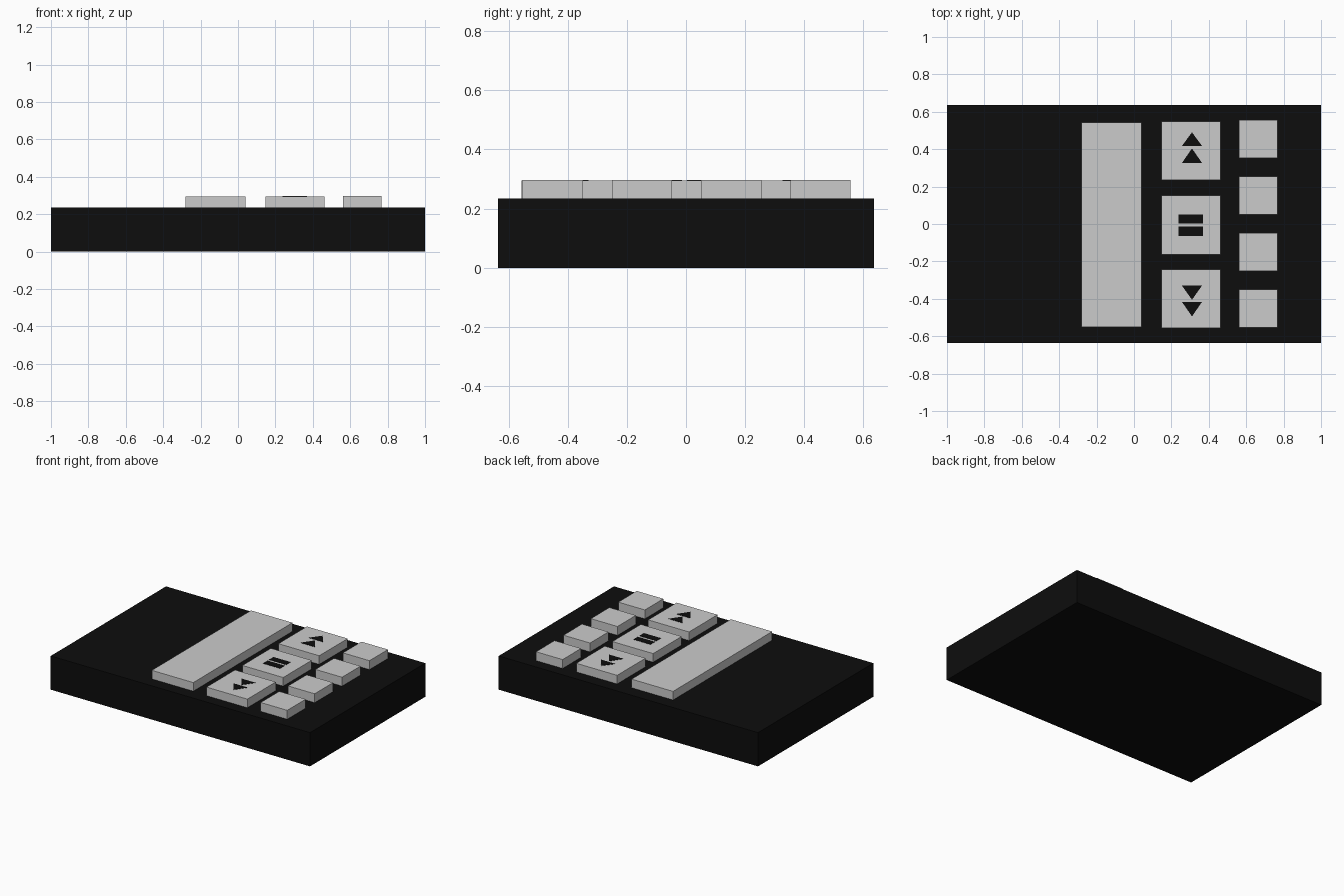
import bpy

if "Cube" in bpy.data.objects:
    bpy.data.objects.remove(bpy.data.objects["Cube"])

BODY_TOP, KEY_TOP = 0.235, 0.295

black = bpy.data.materials.new("black")
black.diffuse_color = (0.004, 0.004, 0.004, 1)
black.use_nodes = True
black.node_tree.nodes["Principled BSDF"].inputs["Base Color"].default_value = black.diffuse_color


def prism(name, outline, z0, z1, mat=None):
    """Extrude a counter-clockwise xy outline from z0 to z1."""
    n = len(outline)
    verts = [(x, y, z) for z in (z0, z1) for x, y in outline]
    faces = [tuple(reversed(range(n))), tuple(range(n, 2 * n))]
    faces += [(i, (i + 1) % n, (i + 1) % n + n, i + n) for i in range(n)]
    mesh = bpy.data.meshes.new(name)
    mesh.from_pydata(verts, [], faces)
    obj = bpy.data.objects.new(name, mesh)
    bpy.context.collection.objects.link(obj)
    if mat:
        mesh.materials.append(mat)
    return obj


def block(name, x0, x1, y0, y1, z0, z1, mat=None):
    return prism(name, [(x0, y0), (x1, y0), (x1, y1), (x0, y1)], z0, z1, mat)


# Casing
block("casing", -1, 1, -0.635, 0.635, 0, BODY_TOP, black)

# Long key
block("wide_key", -0.28, 0.04, -0.55, 0.543, BODY_TOP, KEY_TOP)

# Middle column of square keys
for name, y in (("up_key", 0.392), ("pause_key", -0.005), ("down_key", -0.4)):
    block(name, 0.147, 0.462, y - 0.157, y + 0.157, BODY_TOP, KEY_TOP)

# Outer column of four small keys
for i in range(4):
    y = 0.455 - i * 0.302
    block(f"small_key_{i + 1}", 0.562, 0.767, y - 0.102, y + 0.102,
          BODY_TOP, KEY_TOP + 0.002)

# Double arrow marks, lying on the key tops
MARK_TOP = KEY_TOP + 0.002
for i, (base, tip) in enumerate(((0.417, 0.49), (0.326, 0.404))):
    prism(f"up_arrow_{i + 1}", [(0.256, base), (0.364, base), (0.31, tip)],
          KEY_TOP, MARK_TOP, black)
for i, (base, tip) in enumerate(((-0.329, -0.405), (-0.416, -0.494))):
    prism(f"down_arrow_{i + 1}", [(0.364, base), (0.256, base), (0.31, tip)],
          KEY_TOP, MARK_TOP, black)

# Pause bars
for i, (y0, y1) in enumerate(((0.004, 0.051), (-0.063, -0.014))):
    block(f"pause_bar_{i + 1}", 0.238, 0.369, y0, y1, KEY_TOP, MARK_TOP, black)
